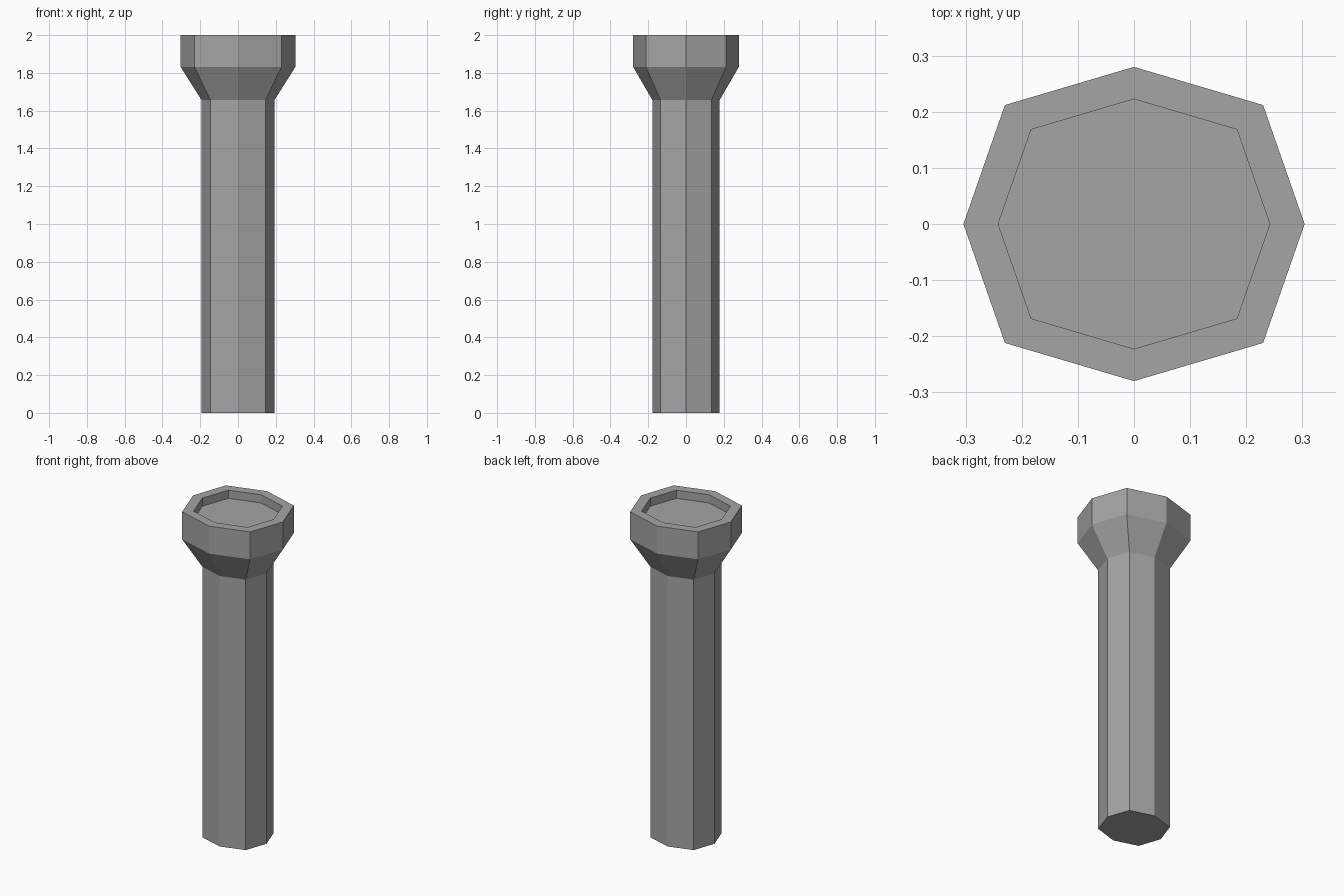
import bpy, bmesh

if "Cube" in bpy.data.objects:
    bpy.data.objects.remove(bpy.data.objects["Cube"])

grey = bpy.data.materials.new("dull_grey")
grey.diffuse_color = (0.36, 0.38, 0.37, 1)
grey.use_nodes = True
grey.node_tree.nodes["Principled BSDF"].inputs["Base Color"].default_value = grey.diffuse_color

K = 0.757  # diagonal corner position, relative to the radii
CORNERS = [(1, 0), (K, K), (0, 1), (-K, K), (-1, 0), (-K, -K), (0, -1), (K, -K)]


def octagon_loft(name, profile):
    """Closed octagonal solid through (x radius, y radius, z) rings."""
    bm = bmesh.new()
    rings = [[bm.verts.new((rx * x, ry * y, z)) for x, y in CORNERS]
             for rx, ry, z in profile]
    for a, b in zip(rings, rings[1:]):
        for i in range(8):
            j = (i + 1) % 8
            bm.faces.new((a[i], a[j], b[j], b[i]))
    bm.faces.new(rings[0][::-1])
    bm.faces.new(rings[-1])
    mesh = bpy.data.meshes.new(name)
    bm.to_mesh(mesh)
    bm.free()
    mesh.materials.append(grey)
    obj = bpy.data.objects.new(name, mesh)
    bpy.context.collection.objects.link(obj)
    return obj


# Handle, flared collar, head rim and recessed lens in one continuous skin
octagon_loft("flashlight_body", [
    (0.193, 0.178, 0.0),
    (0.193, 0.178, 1.656),
    (0.304, 0.28, 1.832),
    (0.304, 0.28, 2.0),
    (0.242, 0.2225, 2.0),
    (0.242, 0.2225, 1.95),
])
